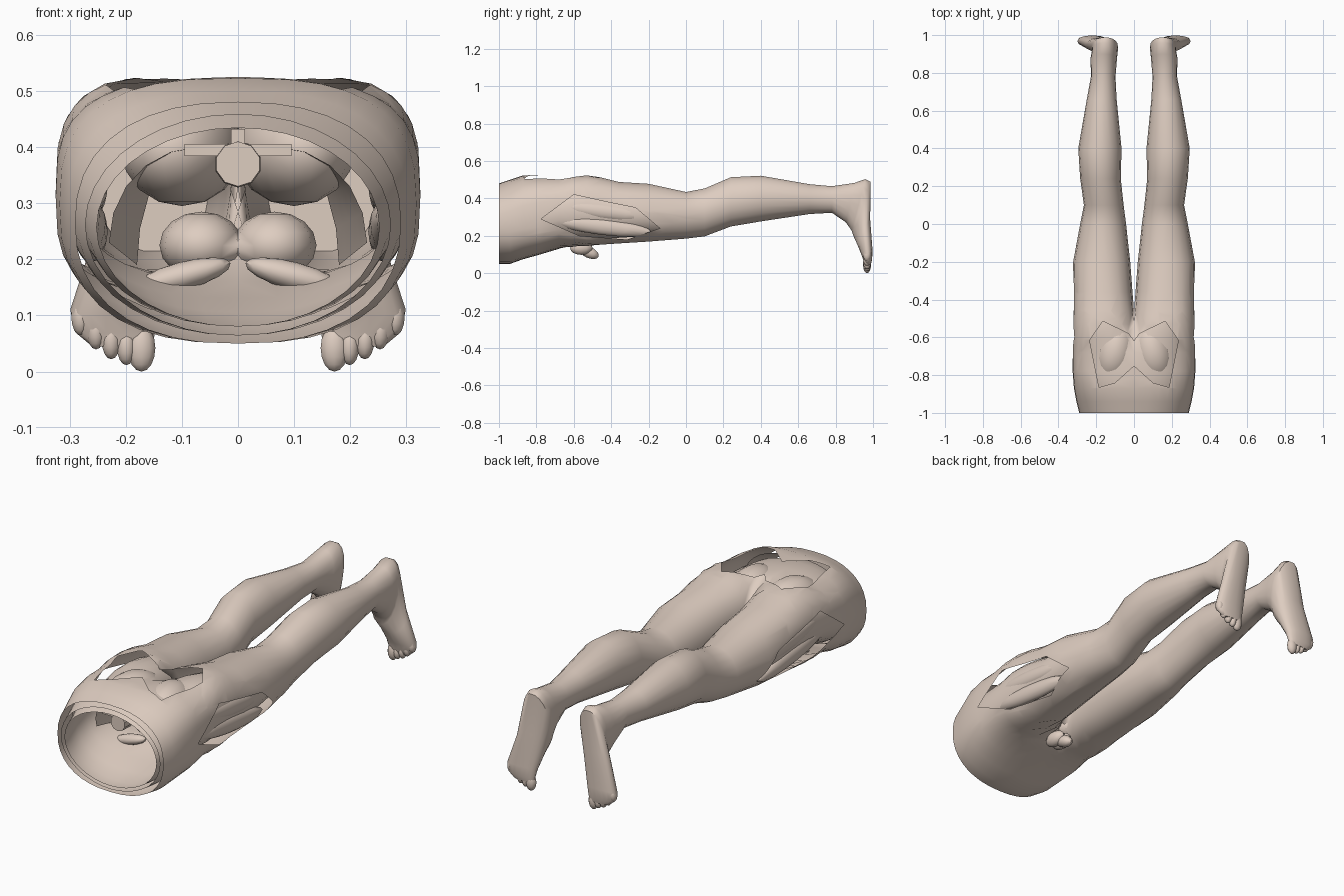
import bpy, bmesh
from math import sin, cos, pi, radians
from mathutils import Vector, Matrix

if "Cube" in bpy.data.objects:
    bpy.data.objects.remove(bpy.data.objects["Cube"])

N = 18
tan = bpy.data.materials.new("skin_tone")
tan.diffuse_color = (.73, .61, .53, 1)
tan.use_nodes = True
tan.node_tree.nodes["Principled BSDF"].inputs["Base Color"].default_value = tan.diffuse_color


def spow(v, p):
    v = round(v, 6)
    return (abs(v) ** p) * (1 if v >= 0 else -1)


def ring(xi, xo, b, t, a, p):
    """Section between bottom (y,z) b and top (y,z) t; a = half sweep (90 open half, 180 closed)."""
    a = radians(a)
    rx = (xo - xi) / (1 - spow(cos(a), p))
    pts = []
    for i in range(N + 1):
        th = a - 2 * a * i / N
        v = (spow(sin(th), p) + 1) / 2
        pts.append((xo - rx + rx * spow(cos(th), p), b[0] + (t[0] - b[0]) * v, b[1] + (t[1] - b[1]) * v))
    return pts


def upright(y, xi, xo, z0, z1):
    """Upright section: the hips open out into two closed legs between y -0.68 and -0.46."""
    s = min(1, max(0, (y + .68) / .22))
    front = .66 + .2 * max(0, -.8 - y) / .2
    return (xi, xo, (y, z0), (y, z1), 90 + 90 * s, front + s * min(.34, .16 + .4 * (y + .46)))


def loft(rings, cap_end=True):
    bm = bmesh.new()
    rows = [[bm.verts.new(q) for q in ring(*r)] for r in rings]
    for r0, r1 in zip(rows, rows[1:]):
        for i in range(N):
            bm.faces.new((r0[i], r0[i + 1], r1[i + 1], r1[i]))
    if cap_end:
        bm.faces.new(rows[-1][:-1])
    bmesh.ops.remove_doubles(bm, verts=bm.verts, dist=0.0005)
    bmesh.ops.recalc_face_normals(bm, faces=bm.faces)
    return bm


def inside(poly, x, y):
    hit = False
    for (x0, y0), (x1, y1) in zip(poly, poly[1:] + poly[:1]):
        if (y0 > y) != (y1 > y) and x < x0 + (y - y0) * (x1 - x0) / (y1 - y0):
            hit = not hit
    return hit


def window(bm, poly, ax, depth_axis, depth):
    """Cut a polygonal opening, seen along depth_axis, through the near sheet only."""
    lo = [min(q[k] for q in poly) for k in (0, 1)]
    hi = [max(q[k] for q in poly) for k in (0, 1)]

    def near(f):
        return f.calc_center_median()[depth_axis] > depth and all(
            max(v.co[ax[k]] for v in f.verts) > lo[k] and
            min(v.co[ax[k]] for v in f.verts) < hi[k] for k in (0, 1))
    for q0, q1 in zip(poly, poly[1:] + poly[:1]):
        if q0[0] == q1[0] == 0:
            continue
        co, no = Vector(), Vector()
        co[ax[0]], co[ax[1]] = q0
        no[ax[0]], no[ax[1]] = q1[1] - q0[1], q0[0] - q1[0]
        fs = [f for f in bm.faces if near(f)]
        geom = list({v for f in fs for v in f.verts}) + list({e for f in fs for e in f.edges}) + fs
        bmesh.ops.bisect_plane(bm, geom=geom, plane_co=co, plane_no=no.normalized(), dist=1e-5)
    centres = [(f, f.calc_center_median()) for f in bm.faces]
    dead = [f for f, c in centres if c[depth_axis] > depth and inside(poly, c[ax[0]], c[ax[1]])]
    bmesh.ops.delete(bm, geom=dead, context='FACES')


def finish(bm, name, mirror=True, angle=45):
    me = bpy.data.meshes.new(name)
    bm.to_mesh(me)
    bm.free()
    me.materials.append(tan)
    ob = bpy.data.objects.new(name, me)
    bpy.context.collection.objects.link(ob)
    bpy.ops.object.select_all(action='DESELECT')
    ob.select_set(True)
    bpy.context.view_layer.objects.active = ob
    bpy.ops.object.shade_smooth_by_angle(angle=radians(angle))
    if mirror:
        ob.modifiers.new("mirror", 'MIRROR').merge_threshold = 0.0005


def blob(name, c, r, rot=0, axis='X', mirror=True, seg=12):
    bm = bmesh.new()
    M = Matrix.Translation(c) @ Matrix.Rotation(radians(rot), 4, axis) @ Matrix.Diagonal((*r, 1))
    bmesh.ops.create_uvsphere(bm, u_segments=seg, v_segments=8, radius=1, matrix=M)
    finish(bm, name, mirror)


# hip sections: y, outer x, bottom z, top z
hips = [(-1, .29, .05, .48), (-.94, .305, .05, .5), (-.87, .318, .075, .523), (-.78, .325, .1, .525),
        (-.68, .325, .13, .525), (-.61, .325, .14, .525), (-.53, .325, .145, .524), (-.46, .325, .15, .515)]
# leg sections: y, inner x, outer x, bottom z, top z
legs = [(-.36, .008, .324, .157, .49), (-.2, .02, .322, .167, .48), (0, .042, .285, .183, .436),
        (.1, .055, .265, .195, .455), (.24, .07, .285, .248, .515), (.4, .066, .295, .275, .523),
        (.66, .092, .25, .315, .477), (.78, .098, .228, .322, .466)]
# foot sections, tilting over from leg to sole: inner x, outer x, toe-side y z, heel-side y z
feet = [(.09, .23, .855, .27, .9, .484), (.085, .222, .885, .225, .96, .505), (.085, .222, .893, .2, .988, .49),
        (.11, .258, .912, .16, .985, .29), (.14, .299, .937, .1, .998, .12), (.148, .29, .948, .07, .995, .07),
        (.152, .26, .955, .045, .988, .045)]
upper = [(y, 0, xo, z0, z1) for y, xo, z0, z1 in hips] + legs

# outer skin: hips, legs and feet in one loft, with buttock and thigh windows
skin = loft([upright(*r) for r in upper] +
            [(xi, xo, (y0, z0), (y1, z1), 180, .9) for xi, xo, y0, z0, y1, z1 in feet])
window(skin, [(0, -.62), (.03, -.58), (.165, -.515), (.235, -.615),
              (.185, -.865), (.1, -.84), (0, -.75)], (0, 1), 2, .36)
window(skin, [(-.775, .29), (-.6, .42), (-.42, .38), (-.27, .35),
              (-.14, .24), (-.315, .18), (-.57, .2)], (1, 2), 0, .2)
finish(skin, "outer_skin")

# toes, mostly sunk into the front of the foot
for i in range(5):
    blob("toe", (.172 + .027 * i, .968, .042 + .0035 * i * i),
         (.026 if i == 0 else .018, .021, .042 if i == 0 else .034), seg=10)


def inset(d, last):
    """The skin sections shrunk inward by d, up to y = last, with an earlier leg split."""
    return [(xi, xo, b, (t[0], t[1] - d * 1.2), min(180, a + 15) if a > 90 else a, min(1, p + .15))
            for xi, xo, b, t, a, p in
            (upright(y, xi + (d / 3 if xi or y > -.5 else 0), xo - d, z0 + d * .8, z1)
             for y, xi, xo, z0, z1 in upper if y <= last)]


# inner body layer seen through the windows and the open waist, and a thin waist lining
finish(loft(inset(.038, 0)), "inner_body")
finish(loft(inset(.018, -.87), False), "waist_lining")

# rounded buttock muscles under the top window
blob("buttock_muscle", (.1, -.68, .395), (.105, .16, .1), rot=12, axis='Z', seg=16)

# muscle strands inside the side windows
for z in (.25, .33):
    blob("thigh_muscle", (.262, -.45, z), (.03, .27, .045), rot=-7)

# front pelvic detail under the hips
blob("pelvic_sac", (.02, -.56, .135), (.032, .06, .037))
blob("pelvic_front", (0, -.52, .112), (.03, .058, .03), rot=-25, mirror=False)

# spine blocks inside the waist
for i in range(3):
    bm = bmesh.new()
    y, s = -.91 + .085 * i, 1 - .13 * i
    bmesh.ops.create_cone(bm, cap_ends=True, segments=10, radius1=.042 * s, radius2=.04 * s, depth=.065,
                          matrix=Matrix.Translation((0, y, .37)) @ Matrix.Rotation(pi / 2, 4, 'X'))
    for z, size in ((.41, (.025, .05, .045)), (.395, (.19 * s, .03, .022))):
        bmesh.ops.create_cube(bm, size=1, matrix=Matrix.Translation((0, y, z)) @ Matrix.Diagonal((*size, 1)))
    finish(bm, "spine_block", False, 30)

# curved hip bone wings
bm = bmesh.new()
rows = [[bm.verts.new((.07 + (.16 - .05 * v) * sin(u * pi / 10), -.88 + .3 * v + .02 * u,
                       .40 - (.17 + .04 * v) * (1 - cos(u * pi / 10)))) for u in range(6)]
        for v in (0, .25, .5, .75, 1)]
for r0, r1 in zip(rows, rows[1:]):
    for i in range(5):
        bm.faces.new((r0[i], r0[i + 1], r1[i + 1], r1[i]))
finish(bm, "hip_wing")

# pelvic floor mounds and front arch
blob("pelvic_floor", (.065, -.58, .225), (.075, .09, .06))
blob("front_pelvis_arch", (.1, -.7, .17), (.09, .03, .025), rot=15, axis='Y')
